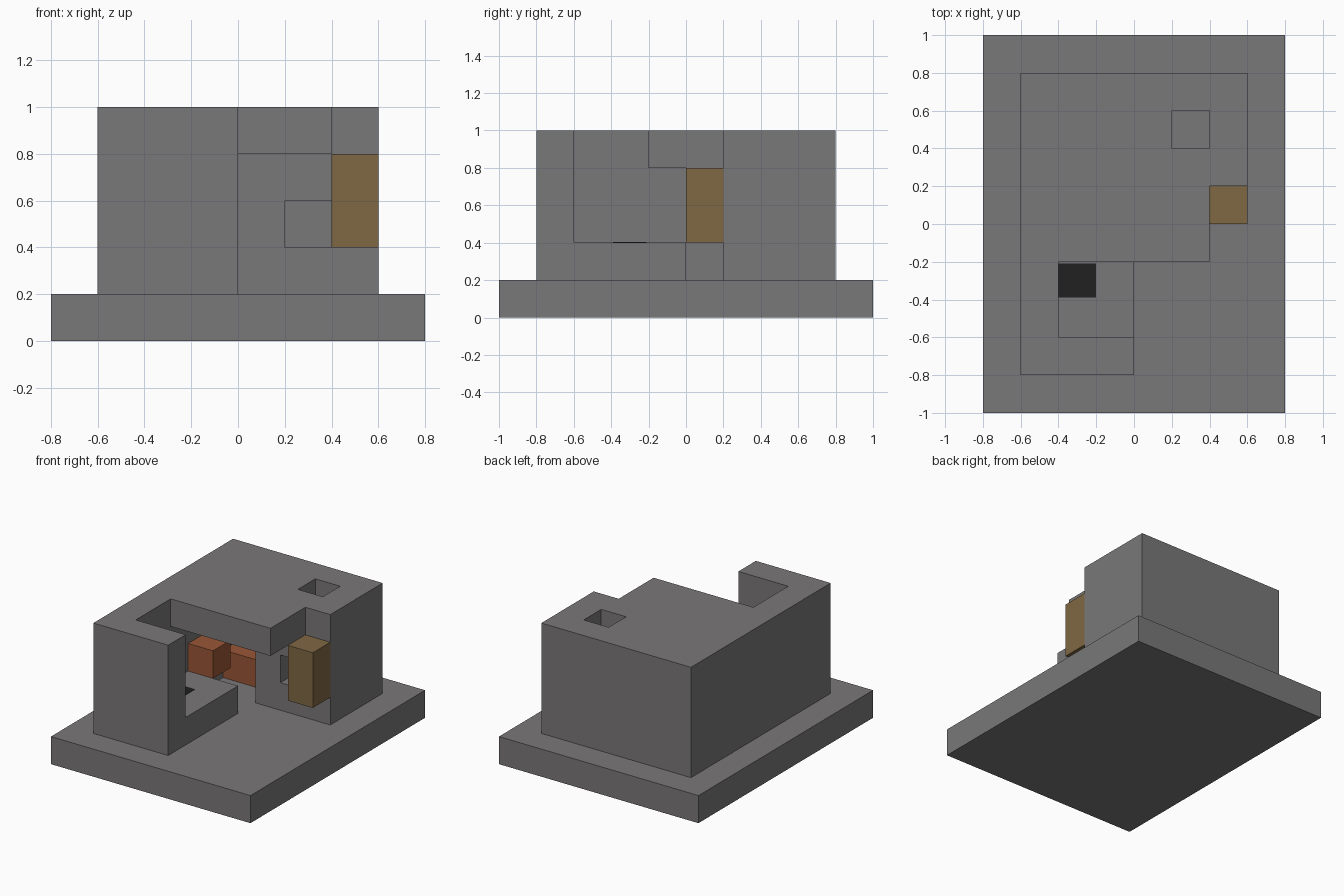
import bpy
import bmesh

cube = bpy.data.objects.get("Cube")
if cube:
    bpy.data.objects.remove(cube, do_unlink=True)


def material(name, rgb):
    mat = bpy.data.materials.new(name)
    mat.use_nodes = True
    mat.diffuse_color = (*rgb, 1)
    bsdf = next(n for n in mat.node_tree.nodes if n.type == "BSDF_PRINCIPLED")
    bsdf.inputs["Base Color"].default_value = (*rgb, 1)
    return mat


stone = material("stone_grey", (0.195, 0.188, 0.191))
timber = material("timber_brown", (0.216, 0.138, 0.058))
rust = material("rust_orange", (0.32, 0.095, 0.038))
soot = material("soot_black", (0.015, 0.015, 0.015))


def box(name, mat, x, y, z):
    """Axis-aligned box given as (low, high) spans."""
    bm = bmesh.new()
    bmesh.ops.create_cube(bm, size=1)
    for v in bm.verts:
        v.co = [span[0] if c < 0 else span[1] for c, span in zip(v.co, (x, y, z))]
    mesh = bpy.data.meshes.new(name)
    bm.to_mesh(mesh)
    bm.free()
    mesh.materials.append(mat)
    obj = bpy.data.objects.new(name, mesh)
    bpy.context.collection.objects.link(obj)
    return obj


def carve(target, label, x, y, z):
    """Cut a box out of the target and discard the cutter."""
    cutter = box(label + "_cutter", stone, x, y, z)
    cutter.hide_render = True
    mod = target.modifiers.new(label, "BOOLEAN")
    mod.operation = "DIFFERENCE"
    mod.solver = "EXACT"
    mod.object = cutter
    bpy.context.view_layer.objects.active = target
    bpy.ops.object.modifier_apply(modifier=mod.name)
    bpy.data.objects.remove(cutter, do_unlink=True)


# Ground slab and the building block standing on it
box("base_slab", stone, (-0.8, 0.8), (-1, 1), (0, 0.2))
house = box("house_shell", stone, (-0.6, 0.6), (-0.8, 0.8), (0.2, 1))

# Open front corner, side notch, covered porch and inner room
carve(house, "front_yard", (0, 0.7), (-0.9, -0.2), (0.1, 1.1))
carve(house, "side_notch", (0.4, 0.7), (-0.9, 0.2), (0.1, 1.1))
carve(house, "porch", (-0.2, 0.7), (-0.5, 0.2), (0.1, 0.8))
carve(house, "room", (-0.4, 0), (-0.6, 0.6), (0.1, 0.8))
carve(house, "roof_opening", (-0.4, 0.1), (-0.6, -0.2), (0.5, 1.1))

# Hearth niche running back into the chimney
carve(house, "hearth", (0.2, 0.4), (0.1, 0.6), (0.4, 0.6))
carve(house, "chimney", (0.2, 0.4), (0.4, 0.6), (0.5, 1.1))

# Work bench with a dark plate set on it
box("work_bench", stone, (-0.4, 0), (-0.6, 0), (0.2, 0.4))
box("bench_plate", soot, (-0.4, -0.2), (-0.39, -0.21), (0.398, 0.403))

# Coloured blocks inside and the timber block on the outer wall
box("wall_box", rust, (-0.4, -0.2), (0, 0.2), (0.4, 0.6))
box("floor_chest", rust, (-0.4, 0), (0.4, 0.6), (0.2, 0.4))
box("timber_block", timber, (0.4, 0.6), (0, 0.2), (0.4, 0.8))
